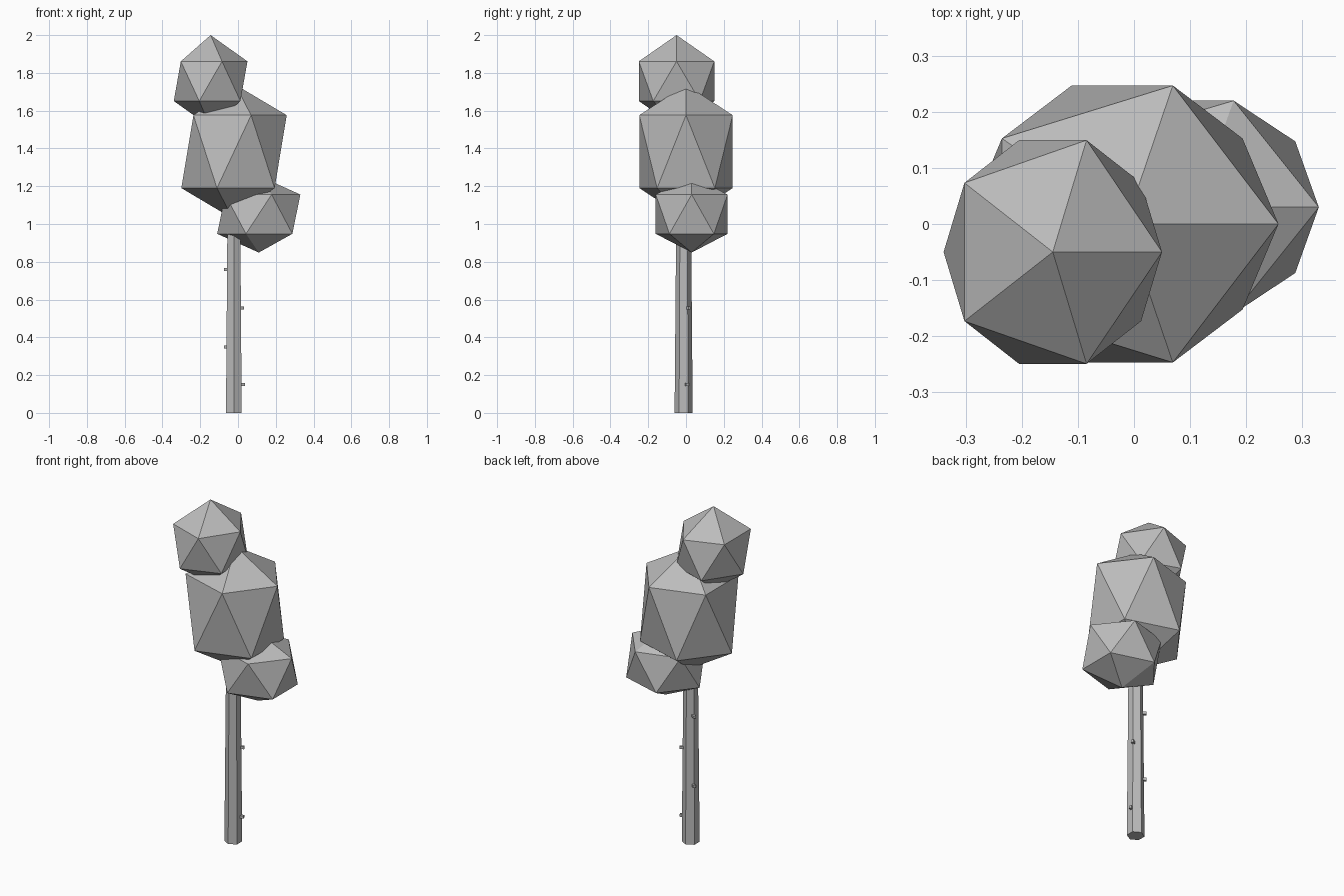
import bpy
import bmesh
import math
from mathutils import Matrix, Vector

cube = bpy.data.objects.get("Cube")
if cube:
    bpy.data.objects.remove(cube, do_unlink=True)

grey = bpy.data.materials.new("plain_grey")
grey.use_nodes = True
COLOUR = (0.5, 0.5, 0.5, 1)
grey.diffuse_color = COLOUR
grey.node_tree.nodes["Principled BSDF"].inputs["Base Color"].default_value = COLOUR


def finish(name, bm):
    mesh = bpy.data.meshes.new(name)
    bm.to_mesh(mesh)
    bm.free()
    mesh.materials.append(grey)
    obj = bpy.data.objects.new(name, mesh)
    bpy.context.collection.objects.link(obj)
    return obj


def foliage(name, centre, radius, ring, cap, lean=0):
    """Icosahedron with its own ring radii, ring height and pole height."""
    bm = bmesh.new()
    bmesh.ops.create_icosphere(bm, subdivisions=1, radius=1)
    ring_radius = 2 / math.sqrt(5)
    for v in bm.verts:
        pole = abs(v.co.z) > 0.9
        height = math.copysign(cap if pole else ring, v.co.z)
        shift = lean if v.co.z < 0 else 0
        v.co = Vector((v.co.x / ring_radius * radius[0] + shift,
                       v.co.y / ring_radius * radius[1],
                       height)) + Vector(centre)
    finish(name, bm)


# Leaf clumps
foliage("upper_foliage", (-0.145, -0.05, 1.756), (0.195, 0.21), 0.105, 0.244)
foliage("middle_foliage", (-0.015, 0, 1.383), (0.273, 0.26), 0.193, 0.355, -0.012)
foliage("lower_foliage", (0.11, 0.03, 1.052), (0.22, 0.2), 0.104, 0.203)

# Six-sided tapered trunk
AXIS = Vector((-0.022, -0.0125, 0))
TRUNK_HEIGHT = 1.05
bm = bmesh.new()
bmesh.ops.create_cone(bm, cap_ends=True, segments=6, radius1=0.048, radius2=0.039,
                      depth=TRUNK_HEIGHT,
                      matrix=Matrix.Translation(AXIS + Vector((0, 0, TRUNK_HEIGHT / 2))))
finish("trunk", bm)

# Small twig stubs: angle around the trunk and height
for i, (angle, z) in enumerate([(20, 0.15), (145, 0.35), (32, 0.555), (145, 0.76)]):
    turn = Matrix.Rotation(math.radians(angle), 4, "Z")
    place = Matrix.Translation(AXIS + Vector((0, 0, z))) @ turn
    bm = bmesh.new()
    bmesh.ops.create_cube(bm, size=1, matrix=place @ Matrix.Translation((0.046, 0, 0))
                          @ Matrix.Diagonal((0.026, 0.015, 0.016, 1)))
    finish(f"twig_stub_{i + 1}", bm)
